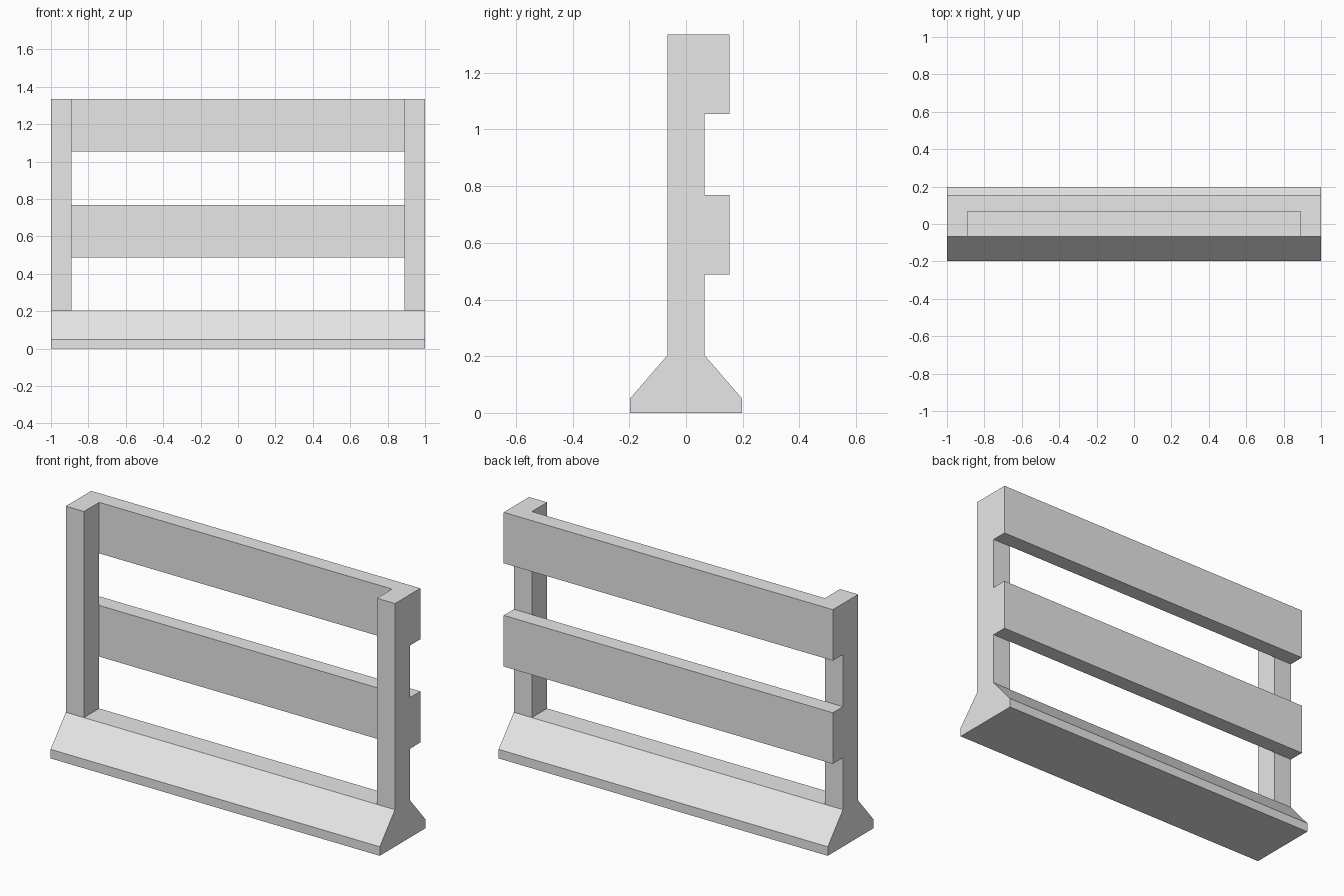
import bpy, bmesh

cube = bpy.data.objects.get("Cube")
if cube:
    bpy.data.objects.remove(cube, do_unlink=True)

# Single plain grey
grey = bpy.data.materials.new("light_grey")
grey.use_nodes = True
colour = (0.8, 0.8, 0.8, 1)
grey.diffuse_color = colour
grey.node_tree.nodes["Principled BSDF"].inputs["Base Color"].default_value = colour

HALF_LENGTH = 1.0
POST_INNER = 0.89
POST_HALF_DEPTH = 0.066
PLANK_BACK = 0.154
BASE_TOP = 0.203
TOP = 1.335


def extrude_profile(name, profile, x0, x1):
    """Sweep a closed (y, z) profile along x."""
    bm = bmesh.new()
    face = bm.faces.new([bm.verts.new((x0, y, z)) for y, z in profile])
    swept = bmesh.ops.extrude_face_region(bm, geom=[face])["geom"]
    verts = [g for g in swept if isinstance(g, bmesh.types.BMVert)]
    bmesh.ops.translate(bm, vec=(x1 - x0, 0, 0), verts=verts)
    bmesh.ops.recalc_face_normals(bm, faces=bm.faces)
    mesh = bpy.data.meshes.new(name)
    bm.to_mesh(mesh)
    bm.free()
    mesh.materials.append(grey)
    obj = bpy.data.objects.new(name, mesh)
    bpy.context.collection.objects.link(obj)
    return obj


def rectangle(y0, y1, z0, z1):
    return [(y0, z0), (y1, z0), (y1, z1), (y0, z1)]


# Base with a low kerb and sloping shoulders
half = [(0.198, 0), (0.198, 0.05), (POST_HALF_DEPTH, BASE_TOP)]
base_profile = half + [(-y, z) for y, z in reversed(half)]
extrude_profile("base", base_profile, -HALF_LENGTH, HALF_LENGTH)

# Upright posts at both ends
post = rectangle(-POST_HALF_DEPTH, POST_HALF_DEPTH, BASE_TOP, TOP)
extrude_profile("left_post", post, POST_INNER, HALF_LENGTH)
extrude_profile("right_post", post, -HALF_LENGTH, -POST_INNER)

# Planks fixed across the back of the posts
for name, z0, z1 in (("lower_plank", 0.488, 0.769), ("upper_plank", 1.055, TOP)):
    extrude_profile(name, rectangle(POST_HALF_DEPTH, PLANK_BACK, z0, z1),
                    -HALF_LENGTH, HALF_LENGTH)
